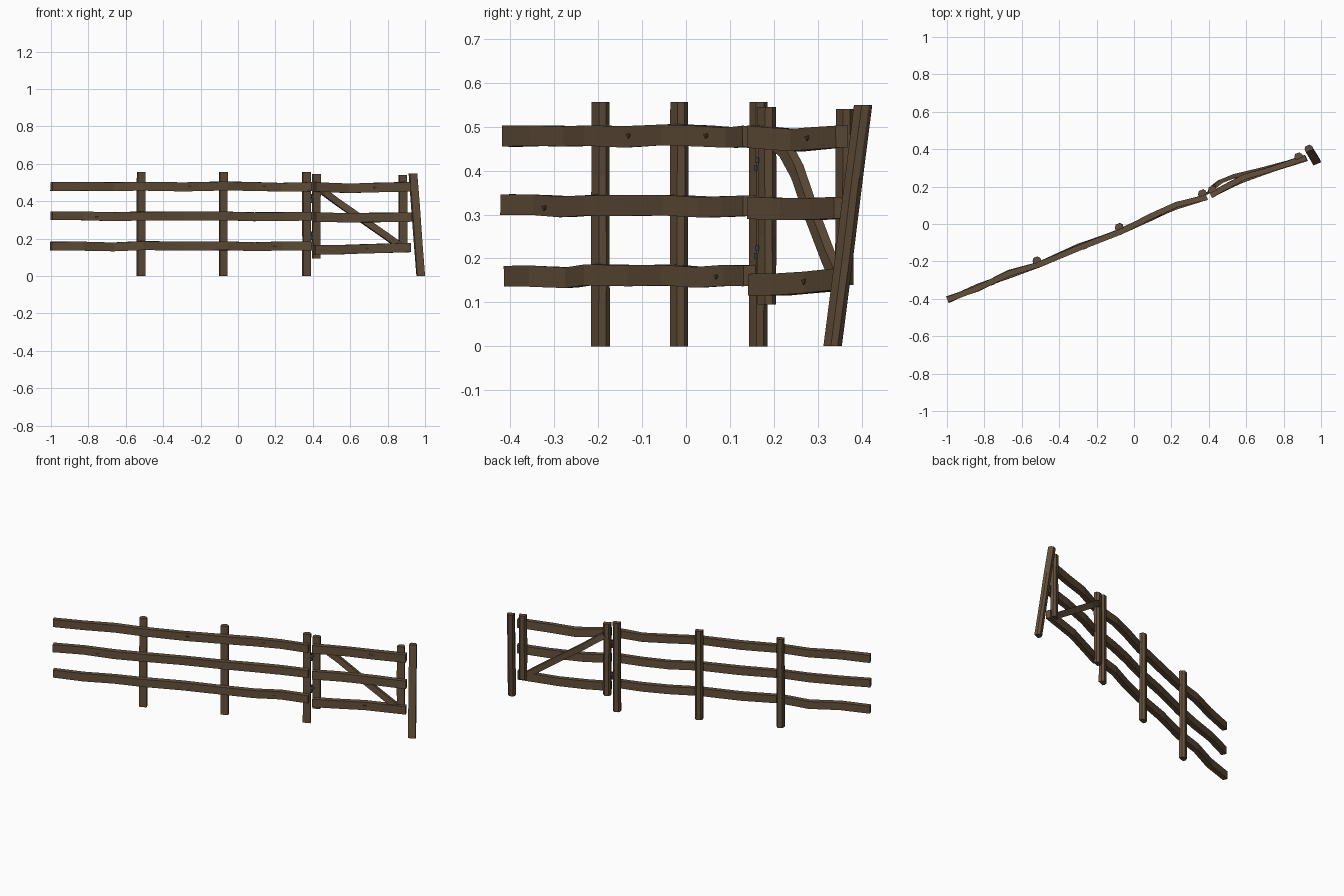
import bpy, bmesh, math, random
from mathutils import Vector

if "Cube" in bpy.data.objects:
    bpy.data.objects.remove(bpy.data.objects["Cube"])

random.seed(4)
ANG = math.radians(22.1)
U = Vector((math.cos(ANG), math.sin(ANG), 0))    # along the fence
V = Vector((-math.sin(ANG), math.cos(ANG), 0))   # towards the back
Z = Vector((0, 0, 1))


def P(u, v, z):
    return U * u + V * v + Z * z


def material(name, col):
    m = bpy.data.materials.new(name)
    m.diffuse_color = (*col, 1)
    m.use_nodes = True
    m.node_tree.nodes["Principled BSDF"].inputs["Base Color"].default_value = m.diffuse_color
    return m


WOOD = material("wood", (0.125, 0.08, 0.043))
DARK = material("knot_wood", (0.06, 0.038, 0.02))
IRON = material("iron", (0.06, 0.075, 0.095))


def sweep(name, path, section, A, B, mat=WOOD, jitter=0.0):
    """Loft a fixed section (a, b offsets on axes A, B) through the (u, v, z) path."""
    bm = bmesh.new()
    rings = []
    for p in path:
        c = P(*p)
        rings.append([bm.verts.new(c + A * (a + random.uniform(-jitter, jitter))
                                   + B * (b + random.uniform(-jitter, jitter)))
                      for a, b in section])
    n = len(section)
    for r, s in zip(rings, rings[1:]):
        for i in range(n):
            bm.faces.new((r[i], r[(i + 1) % n], s[(i + 1) % n], s[i]))
    bm.faces.new(rings[0])
    bm.faces.new(rings[-1])
    bmesh.ops.recalc_face_normals(bm, faces=bm.faces)
    me = bpy.data.meshes.new(name)
    bm.to_mesh(me)
    bm.free()
    me.materials.append(mat)
    ob = bpy.data.objects.new(name, me)
    bpy.context.collection.objects.link(ob)
    return ob


def box(a, b):
    return [(-a, -b), (a, -b), (a, b), (-a, b)]


# split-log section: flat front, faceted round back
LOG = [(-.022, -.015), (.022, -.015), (.022, .003), (.012, .016), (-.012, .016), (-.022, .003)]


def post(name, bottom, top):
    b, t = Vector(bottom), Vector(top)
    path = [b.lerp(t, f) for f in (0, .35, .7, 1)]
    sweep(name, path, LOG, U, V, jitter=.001)


# fence posts
for i, u in enumerate((-.555, -.08, .400)):
    post(f"fence_post_{i + 1}", (u, .017, 0), (u, .017, .556))

# gate stiles and leaning latch post
post("gate_hinge_stile", (.456, .015, .095), (.456, .015, .545))
post("gate_latch_stile", (.951, .004, .14), (.951, .006, .54))
post("latch_post", (1.029, -.056, 0.001), (1.017, .0245, .549))

# fence rails: v and z of each station wander slightly
US = (-1.077, -.90, -.72, -.555, -.32, -.08, .10, .25, .415)
RAILS = {
    "top": (.478, (.0, -.004, .006, -.010, -.008, -.012, .004, .010, -.014),
            (0, .001, .0, .002, -.001, .004, .001, -.003, .0)),
    "middle": (.320, (-.004, .004, -.004, -.010, -.004, -.010, .002, .0, -.014),
               (.002, .002, -.002, .001, .0, .001, -.003, -.002, .0)),
    "bottom": (.160, (.004, -.006, .010, -.010, .0, -.012, -.004, .006, -.012),
               (.0, .0, -.003, .003, .001, .002, -.003, .001, .001)),
}
for key, (z, vs, dz) in RAILS.items():
    path = [(u, v, z + d) for u, v, d in zip(US, vs, dz)]
    sweep(f"{key}_rail", path, box(.015, .0235), V, Z, jitter=.001)

# gate rails
GATE = {
    "top": ((.438, -.012, .477), (.53, .0, .473), (.64, .012, .469), (.78, -.004, .473), (.985, -.017, .478)),
    "middle": ((.438, -.012, .315), (.60, .002, .313), (.80, -.006, .313), (.988, -.022, .315)),
    "bottom": ((.438, -.010, .141), (.58, -.002, .141), (.74, .004, .146), (.985, -.018, .153)),
}
for key, path in GATE.items():
    sweep(f"gate_{key}_rail", path, box(.015, .025), V, Z, jitter=.001)

# diagonal brace behind the gate rails
BP = (U * .53 + Z * .85).normalized()
sweep("gate_brace", [(.470, .024, .470), (.513, .036, .448), (.585, .036, .398), (.728, .014, .300),
                     (.871, -.004, .203), (.930, -.008, .162)], box(.011, .018), V, BP)

# hinges: pin, leaf straps and knuckles between post and gate
for n, z in (("upper", .415), ("lower", .215)):
    hexa = [(.005 * math.cos(k * math.pi / 3), .005 * math.sin(k * math.pi / 3)) for k in range(6)]
    sweep(f"{n}_hinge_pin", [(.428, .008, z - .024), (.428, .008, z + .024)], hexa, U, V, IRON)
    for side, dz in (("post", -.009), ("gate", .009)):
        u0, u1 = (.415, .432) if side == "post" else (.424, .442)
        sweep(f"{n}_hinge_{side}_leaf", [(u0, .006, z + dz), (u1, .006, z + dz)],
              box(.007, .006), V, Z, IRON)

# small raised knots on the rail fronts
KNOTS = [(-.29, -.0235, .479), (.145, -.010, .479), (.78, -.019, .474), (-.82, -.016, .315),
         (.21, -.012, .158), (.74, -.011, .147)]
for i, (u, v, z) in enumerate(KNOTS):
    sweep(f"knot_{i + 1}", [(u, v + .004, z), (u, v - .002, z)],
          [(-.012, .004), (0, -.006), (.012, -.001), (.010, .006)], U, Z, DARK)
